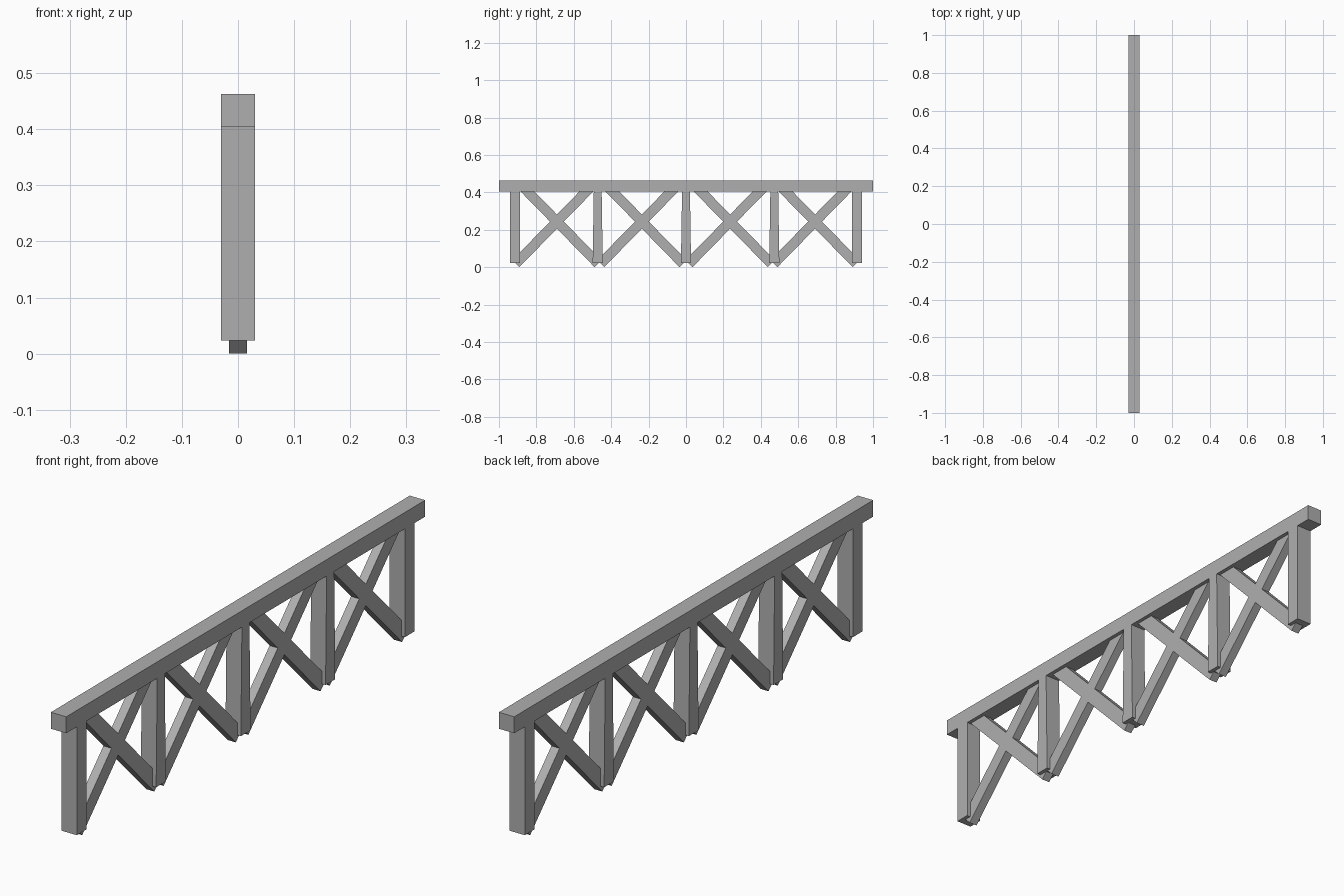
import bpy, bmesh
from mathutils import Matrix, Vector

if "Cube" in bpy.data.objects:
    bpy.data.objects.remove(bpy.data.objects["Cube"])

# dark grey for every part
grey = bpy.data.materials.new("dark_grey")
grey.diffuse_color = (0.43, 0.43, 0.43, 1)
grey.use_nodes = True
grey.node_tree.nodes["Principled BSDF"].inputs["Base Color"].default_value = grey.diffuse_color


def box(name, size, loc, top=(1, 1), turn=None):
    """Box whose top face can be scaled in x and y."""
    bm = bmesh.new()
    bmesh.ops.create_cube(bm, size=1)
    for v in bm.verts:
        s = top if v.co.z > 0 else (1, 1)
        v.co = Vector((v.co.x * size[0] * s[0], v.co.y * size[1] * s[1], v.co.z * size[2]))
    me = bpy.data.meshes.new(name)
    bm.to_mesh(me)
    bm.free()
    me.materials.append(grey)
    ob = bpy.data.objects.new(name, me)
    bpy.context.collection.objects.link(ob)
    ob.matrix_world = Matrix.Translation(loc) @ (turn or Matrix())
    return ob


# long top rail
box("top_rail", (0.06, 2, 0.058), (0, 0, 0.434))

# straight end posts, inner posts slightly narrower at the top
posts = [-0.914, -0.472, 0, 0.472, 0.914]
for i, y in enumerate(posts):
    inner = 0 < i < 4
    box(f"post_{i + 1}", (0.06, 0.054, 0.385), (0, y, 0.2155), (1, 0.78) if inner else (1, 1))

# crossed braces in each bay
for i, mid in enumerate([-0.69, -0.236, 0.236, 0.69]):
    for side in (-1, 1):
        low = Vector((0, mid - side * 0.220, 0.019))
        high = Vector((0, mid + side * 0.182, 0.430))
        d = high - low
        turn = Vector((0, 0, 1)).rotation_difference(d).to_matrix().to_4x4()
        box(f"brace_{i + 1}_{'a' if side < 0 else 'b'}", (0.032, 0.053, d.length),
            (low + high) / 2, turn=turn)
